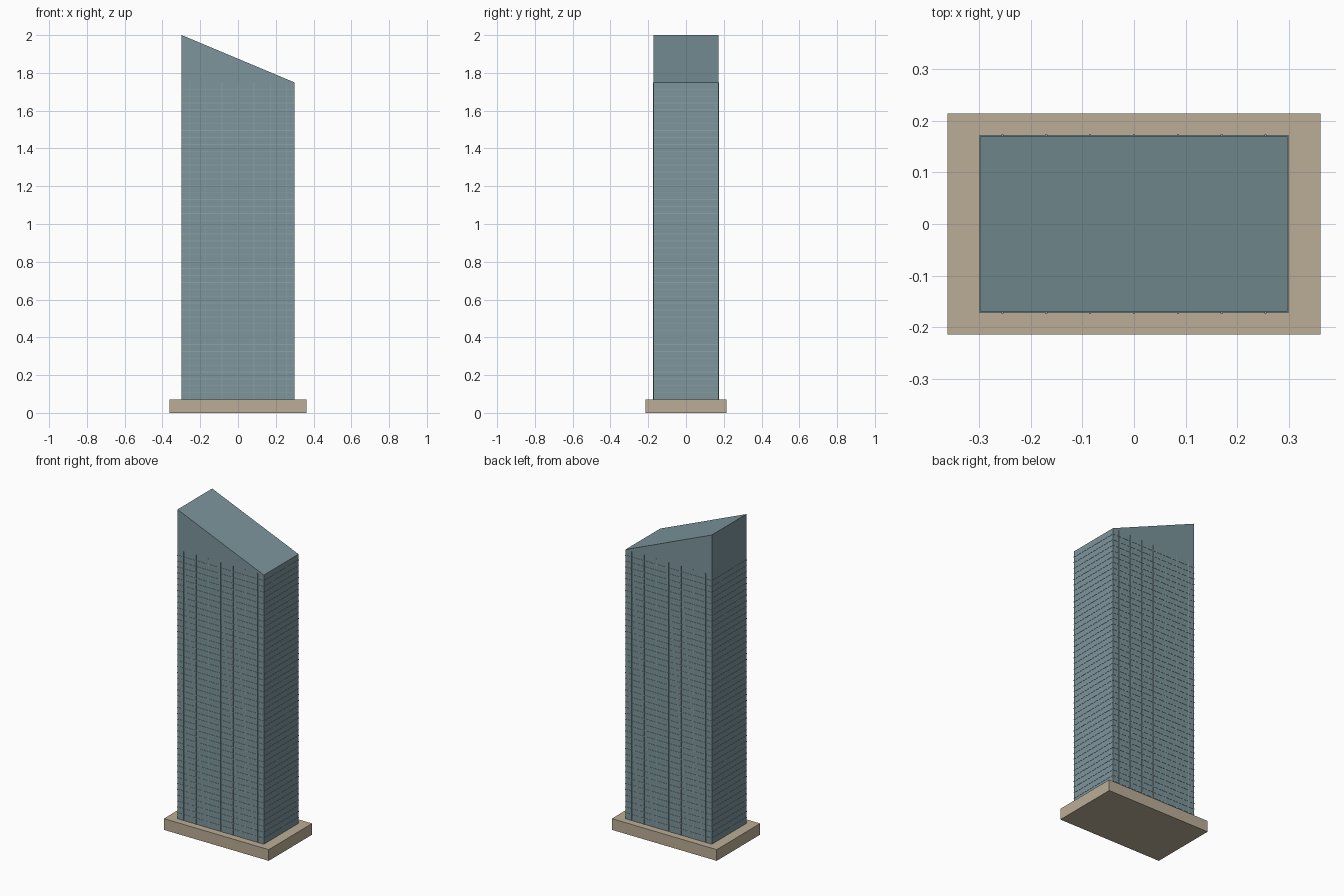
import bpy, bmesh

if "Cube" in bpy.data.objects:
    bpy.data.objects.remove(bpy.data.objects["Cube"])

def material(name, rgb):
    m = bpy.data.materials.new(name)
    m.diffuse_color = (*rgb, 1)
    m.use_nodes = True
    m.node_tree.nodes["Principled BSDF"].inputs["Base Color"].default_value = m.diffuse_color
    return m

glass = material("blue_grey_glass", (0.20, 0.30, 0.33))
stone = material("tan_stone", (0.50, 0.42, 0.31))
trim = material("pale_trim", (0.26, 0.36, 0.38))

def add_box(bm, x0, x1, y0, y1, z0, z1):
    verts = bmesh.ops.create_cube(bm, size=1)["verts"]
    for v in verts:
        v.co = (x1 if v.co.x > 0 else x0,
                y1 if v.co.y > 0 else y0,
                z1 if v.co.z > 0 else z0)
    return verts

def finish(bm, name, mat):
    me = bpy.data.meshes.new(name)
    bm.to_mesh(me)
    bm.free()
    me.materials.append(mat)
    ob = bpy.data.objects.new(name, me)
    bpy.context.collection.objects.link(ob)

HX, HY = 0.298, 0.171      # tower half sizes
BASE, EAVE, PEAK = 0.07, 1.75, 2.0
FLOORS, BAYS = 46, 7

# Plinth
bm = bmesh.new()
add_box(bm, -0.362, 0.362, -0.214, 0.214, 0, BASE)
finish(bm, "plinth", stone)

# Tower with sloping roof
bm = bmesh.new()
for v in add_box(bm, -HX, HX, -HY, HY, 0, EAVE):
    if v.co.z > 1 and v.co.x < 0:
        v.co.z = PEAK
finish(bm, "tower", glass)

# Floor bands
bm = bmesh.new()
step = (EAVE - BASE) / FLOORS
for i in range(1, FLOORS):
    z = BASE + i * step
    add_box(bm, -HX - 0.0015, HX + 0.0015, -HY - 0.0015, HY + 0.0015, z - 0.002, z + 0.002)
finish(bm, "floor_bands", trim)

# Vertical mullions, front and back
bm = bmesh.new()
bay = 2 * HX / BAYS
for i in range(BAYS):
    x = (i - (BAYS - 1) / 2) * bay
    for s in (-1, 1):
        y = s * HY
        add_box(bm, x - 0.002, x + 0.002, y - 0.0025, y + 0.0025, BASE, EAVE)
finish(bm, "mullions", trim)
